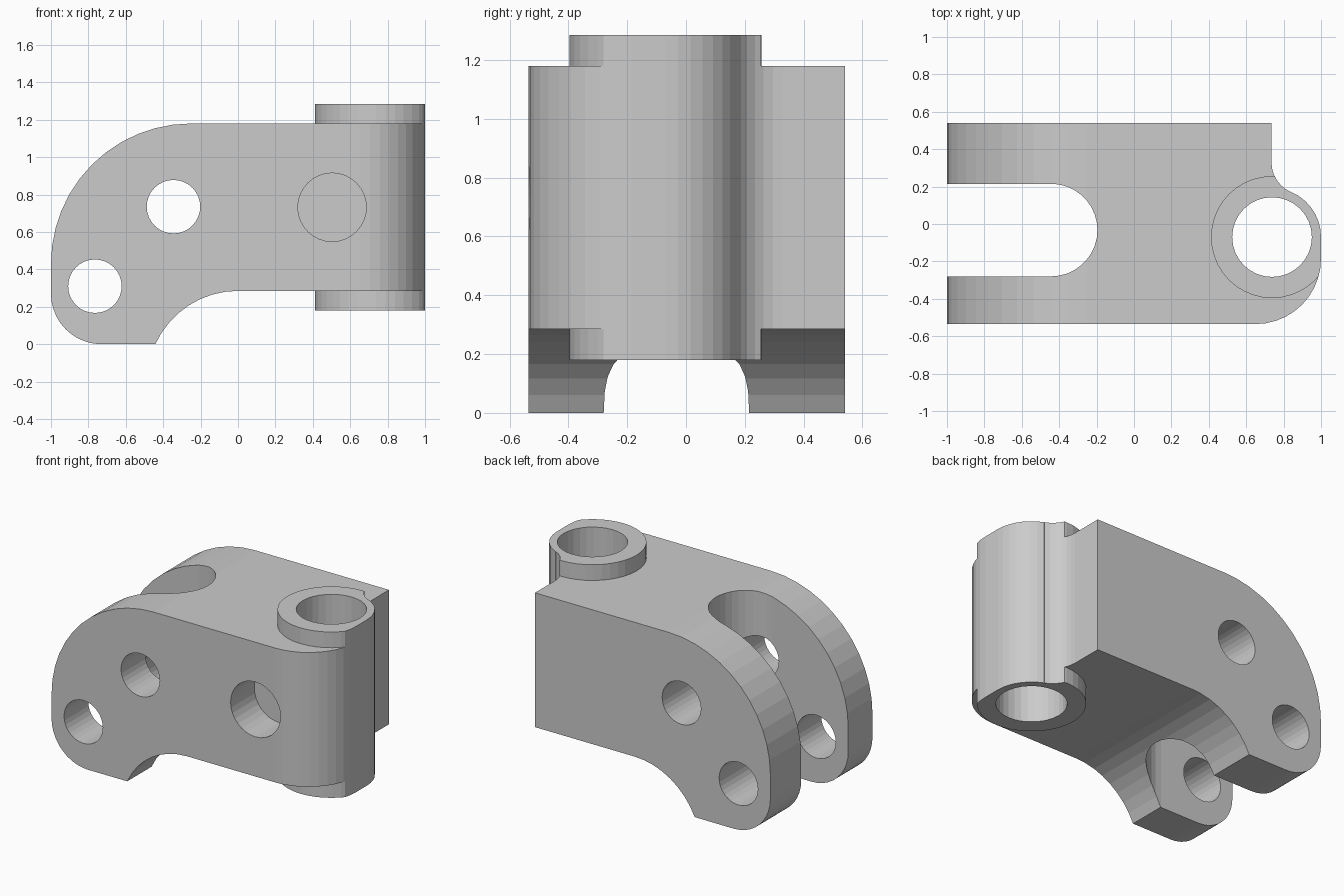
import bpy
import bmesh
from math import cos, sin, radians, pi
from mathutils import Vector

cube = bpy.data.objects.get("Cube")
if cube:
    bpy.data.objects.remove(cube, do_unlink=True)

# Single plain metal colour
metal = bpy.data.materials.new("light grey metal")
metal.use_nodes = True
GREY = (0.6, 0.6, 0.6, 1)
metal.diffuse_color = GREY
metal.node_tree.nodes["Principled BSDF"].inputs["Base Color"].default_value = GREY


def arc(cx, cy, r, start, end, steps=10):
    """Points along a circular arc, angles in degrees."""
    angles = [radians(start + (end - start) * i / steps) for i in range(steps + 1)]
    return [(cx + r * cos(a), cy + r * sin(a)) for a in angles]


def circle(cx, cy, r, steps=32):
    return arc(cx, cy, r, 0, 360, steps)[:-1]


def prism(name, outline, axis, low, high):
    """Extrude an outline drawn in XY along z, or drawn in XZ along y."""
    def place(p, d):
        return Vector((p[0], p[1], d)) if axis == "z" else Vector((p[0], d, p[1]))
    bm = bmesh.new()
    face = bm.faces.new([bm.verts.new(place(p, low)) for p in outline])
    grown = bmesh.ops.extrude_face_region(bm, geom=[face])["geom"]
    shift = place((0, 0), high - low)
    bmesh.ops.translate(bm, vec=shift, verts=[v for v in grown if isinstance(v, bmesh.types.BMVert)])
    bmesh.ops.recalc_face_normals(bm, faces=bm.faces)
    mesh = bpy.data.meshes.new(name)
    bm.to_mesh(mesh)
    bm.free()
    mesh.materials.append(metal)
    obj = bpy.data.objects.new(name, mesh)
    bpy.context.collection.objects.link(obj)
    return obj


def combine(target, tool, operation):
    """Apply a boolean and discard the tool."""
    mod = target.modifiers.new(operation, "BOOLEAN")
    mod.operation = operation
    mod.solver = "EXACT"
    mod.object = tool
    bpy.context.view_layer.objects.active = target
    bpy.ops.object.modifier_apply(modifier=mod.name)
    bpy.data.objects.remove(tool, do_unlink=True)


# Side silhouette: rounded nose, foot and arched underside
side = (arc(-0.25, 0.43, 0.75, 90, 180, 12)
        + arc(-0.73, 0.27, 0.27, 180, 270)
        + arc(0, -0.2, 0.485, 155.6, 90, 8)
        + [(1.3, 0.285), (1.3, 1.18)])
bracket = prism("bracket", side, "y", -0.8, 0.8)

# Tall sleeve around the pivot
PX, PY = 0.738, -0.07
combine(bracket, prism("sleeve", circle(PX, PY, 0.326, 40), "z", 0.18, 1.285), "UNION")

# Plan silhouette trims the block and sleeve together
plan = ([(-1.2, 0.54), (-1.2, -0.535)]
        + arc(0.65, -0.185, 0.35, -90, 0)
        + arc(PX, PY, 0.262, 0, 66.7, 7)
        + arc(0.909, 0.33, 0.174, 246.7, 180, 6)
        + [(0.735, 0.54)])
combine(bracket, prism("plan", plan, "z", -0.5, 2), "INTERSECT")

# Fork slot, pivot bore, two cross holes and a blind front hole
slot = [(-1.5, 0.215), (-1.5, -0.28)] + arc(-0.443, -0.0325, 0.2475, -90, 90, 18)
cutters = [
    prism("fork_slot", slot, "z", -0.5, 2),
    prism("pivot_bore", circle(PX, PY, 0.213), "z", -0.5, 2),
    prism("upper_hole", circle(-0.345, 0.735, 0.143), "y", -1, 1),
    prism("lower_hole", circle(-0.765, 0.31, 0.143), "y", -1, 1),
    prism("blind_hole", circle(0.503, 0.732, 0.183), "y", -1, -0.285),
]
for cutter in cutters:
    combine(bracket, cutter, "DIFFERENCE")
